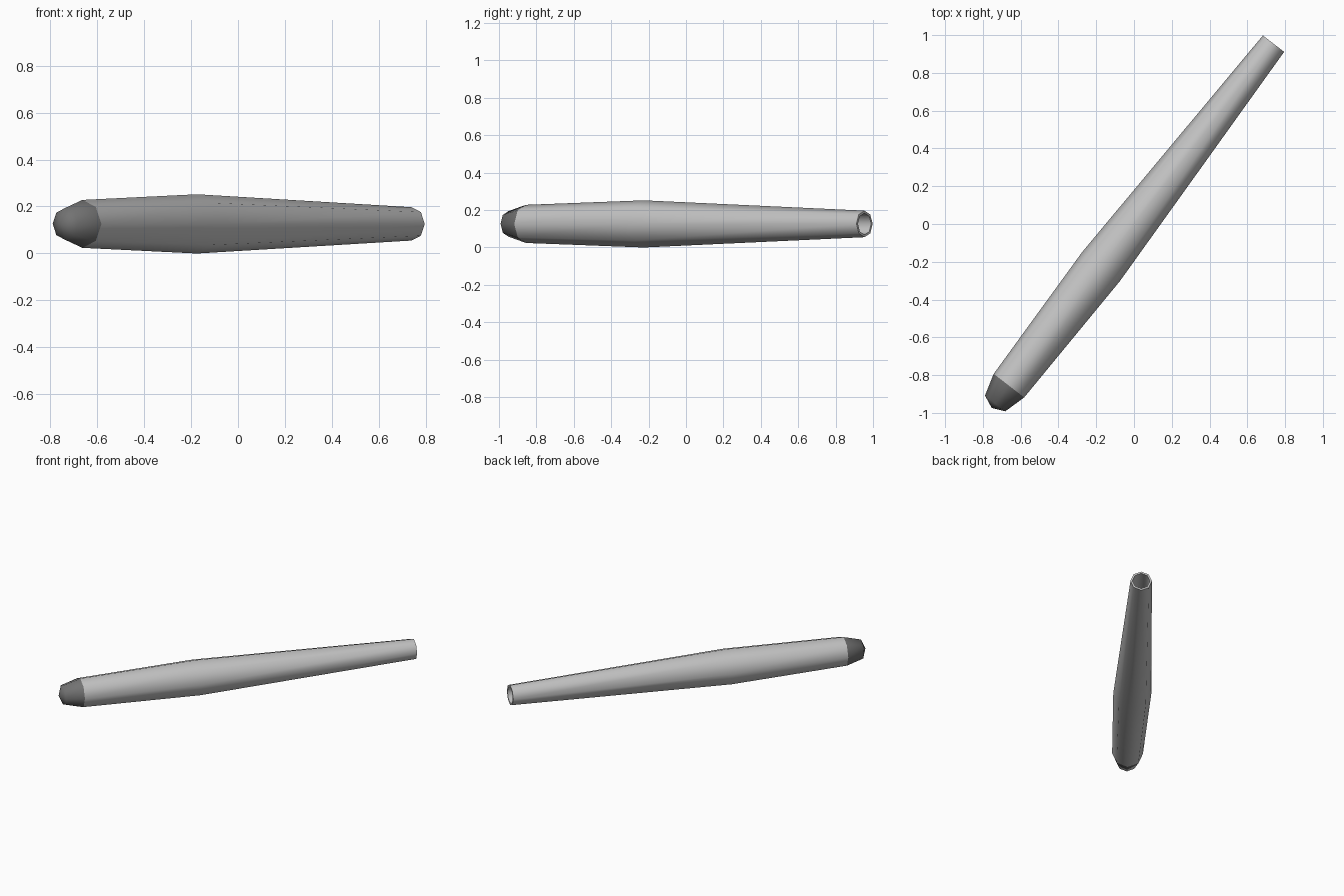
import bpy, bmesh, math
from mathutils import Matrix, Vector

if "Cube" in bpy.data.objects:
    bpy.data.objects.remove(bpy.data.objects["Cube"])

SIDES = 8
CENTRE_Z = 0.126
AXIS = Vector((0.612, 0.791, 0)).normalized()
SIDE = Vector((AXIS.y, -AXIS.x, 0))
UP = Vector((0, 0, 1))


def material(name, value):
    mat = bpy.data.materials.new(name)
    mat.diffuse_color = (value, value, value, 1)
    mat.use_nodes = True
    mat.node_tree.nodes["Principled BSDF"].inputs["Base Color"].default_value = mat.diffuse_color
    return mat


def lathe(name, profile, mat, angle):
    """Octagonal sweep of (distance along axis, radius) points; radius 0 is a single point."""
    bm = bmesh.new()
    rings = []
    for s, r in profile:
        count = SIDES if r else 1
        ring = []
        for i in range(count):
            a = 2 * math.pi * i / SIDES
            p = AXIS * s + r * (math.cos(a) * SIDE + math.sin(a) * UP)
            ring.append(bm.verts.new(p + UP * CENTRE_Z))
        rings.append(ring)
    for a, b in zip(rings, rings[1:]):
        for i in range(SIDES):
            j = (i + 1) % SIDES
            if len(a) == 1:
                bm.faces.new((a[0], b[j], b[i]))
            elif len(b) == 1:
                bm.faces.new((a[i], a[j], b[0]))
            else:
                bm.faces.new((a[i], a[j], b[j], b[i]))
    bmesh.ops.recalc_face_normals(bm, faces=bm.faces)
    mesh = bpy.data.meshes.new(name)
    bm.to_mesh(mesh)
    bm.free()
    mesh.materials.append(mat)
    obj = bpy.data.objects.new(name, mesh)
    bpy.context.collection.objects.link(obj)
    bpy.ops.object.select_all(action='DESELECT')
    obj.select_set(True)
    bpy.context.view_layer.objects.active = obj
    bpy.ops.object.shade_smooth_by_angle(angle=math.radians(angle))
    return obj


light_grey = material("light grey", 0.55)
dark_grey = material("dark grey", 0.17)

# Tapered body with a hollow mouth at the thin end
lathe("body", [(-1.082, 0.102), (-0.285, 0.126), (1.207, 0.071),
               (1.207, 0.058), (0.9, 0.066), (0.9, 0)], light_grey, 50)

# Dark end cap with a shallow pointed tip
lathe("end_cap", [(-1.231, 0), (-1.201, 0.068), (-1.082, 0.102)], dark_grey, 50)
